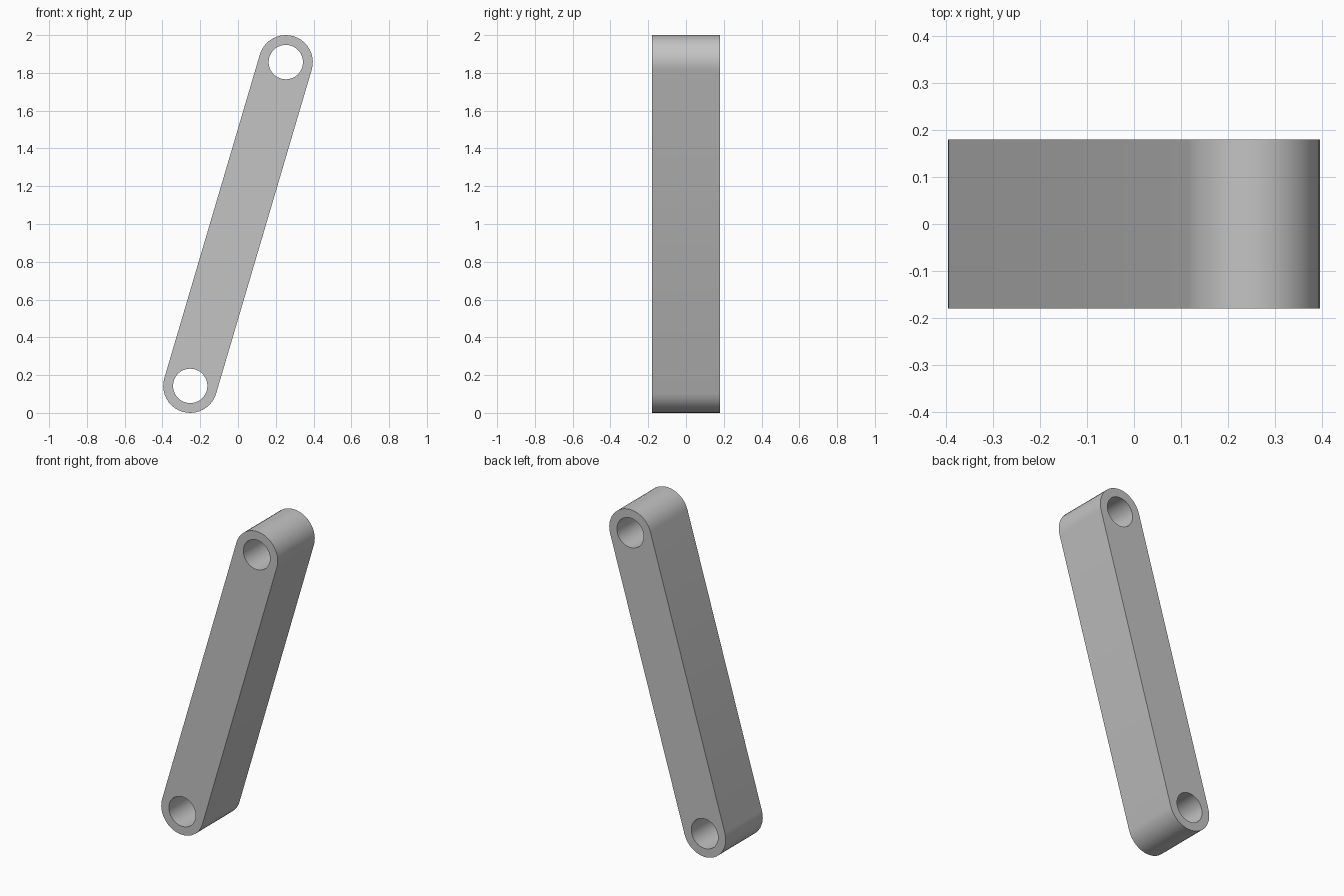
import bpy, bmesh, math
from mathutils import Vector

cube = bpy.data.objects.get("Cube")
if cube:
    bpy.data.objects.remove(cube, do_unlink=True)

HALF_DEPTH = 0.18
OUTER_R = 0.143
HOLE_R = 0.091
TOP = Vector((0.253, 0, 1.857))
BOTTOM = Vector((-0.253, 0, 0.143))


def arc(centre, radius, start, sweep, count):
    """Points on an arc in the XZ plane."""
    angles = [start + sweep * i / count for i in range(count + 1)]
    return [centre + radius * Vector((math.cos(a), 0, math.sin(a))) for a in angles]


def add_loop(bm, points):
    verts = [bm.verts.new(p - Vector((0, HALF_DEPTH, 0))) for p in points]
    return [bm.edges.new((v, verts[i - 1])) for i, v in enumerate(verts)]


# Slanted link outline with rounded ends, and a pin hole at each end
axis = TOP - BOTTOM
side = math.atan2(axis.z, axis.x) - math.pi / 2
outline = (arc(TOP, OUTER_R, side, math.pi, 20)
           + arc(BOTTOM, OUTER_R, side + math.pi, math.pi, 20))

bm = bmesh.new()
edges = add_loop(bm, outline)
for centre in (TOP, BOTTOM):
    edges += add_loop(bm, arc(centre, HOLE_R, 0, math.tau, 36)[:-1])
bmesh.ops.triangle_fill(bm, edges=edges, use_beauty=True, normal=(0, -1, 0))

# Extrude the plate through its depth
result = bmesh.ops.extrude_face_region(bm, geom=bm.faces[:], use_keep_orig=True)
moved = [g for g in result["geom"] if isinstance(g, bmesh.types.BMVert)]
bmesh.ops.translate(bm, verts=moved, vec=(0, 2 * HALF_DEPTH, 0))
bmesh.ops.recalc_face_normals(bm, faces=bm.faces[:])

mesh = bpy.data.meshes.new("link_arm")
bm.to_mesh(mesh)
bm.free()
link = bpy.data.objects.new("link_arm", mesh)
bpy.context.collection.objects.link(link)

# Plain grey material
grey = bpy.data.materials.new("plain_grey")
grey.use_nodes = True
colour = (0.55, 0.55, 0.55, 1)
grey.diffuse_color = colour
grey.node_tree.nodes["Principled BSDF"].inputs["Base Color"].default_value = colour
mesh.materials.append(grey)

# Smooth round surfaces, crisp rims
bpy.ops.object.select_all(action="DESELECT")
link.select_set(True)
bpy.context.view_layer.objects.active = link
bpy.ops.object.shade_smooth_by_angle(angle=math.radians(30))
